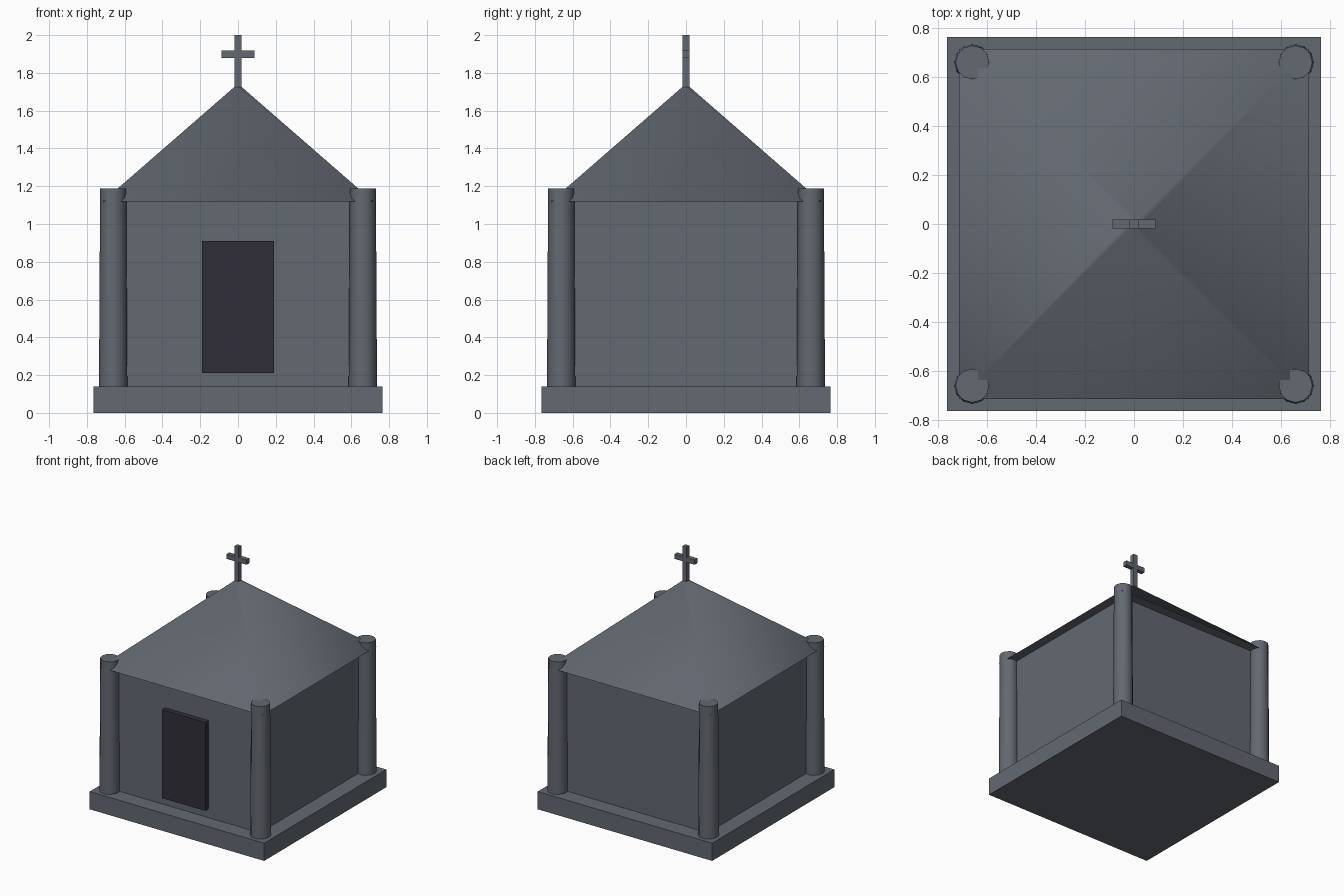
import bpy
import math

if "Cube" in bpy.data.objects:
    bpy.data.objects.remove(bpy.data.objects["Cube"])

# Flat colours
def colour(name, rgb):
    m = bpy.data.materials.new(name)
    m.diffuse_color = (*rgb, 1)
    m.use_nodes = True
    m.node_tree.nodes["Principled BSDF"].inputs["Base Color"].default_value = m.diffuse_color
    return m

stone = colour("grey stone", (0.125, 0.14, 0.165))
dark = colour("dark door", (0.03, 0.028, 0.042))


def box(name, x, y, z0, z1, mat, cy=0):
    """Box with half widths x and y, from z0 to z1."""
    bpy.ops.mesh.primitive_cube_add(size=2, location=(0, cy, (z0 + z1) / 2))
    ob = bpy.context.object
    ob.name = name
    ob.scale = (x, y, (z1 - z0) / 2)
    bpy.ops.object.transform_apply(location=False, rotation=False, scale=True)
    ob.data.materials.append(mat)
    return ob


def taper(name, sides, r0, r1, z0, z1, x=0, y=0, turn=0, angle=60):
    """Smooth-shaded tapered column or roof."""
    bpy.ops.mesh.primitive_cone_add(vertices=sides, radius1=r0, radius2=r1, depth=z1 - z0,
                                    location=(x, y, (z0 + z1) / 2), rotation=(0, 0, turn))
    ob = bpy.context.object
    ob.name = name
    ob.data.materials.append(stone)
    bpy.ops.object.shade_smooth_by_angle(angle=math.radians(angle))
    return ob


# Plinth and hall
box("plinth", 0.765, 0.765, 0, 0.14, stone)
box("walls", 0.638, 0.638, 0.14, 1.125, stone)

# Door slab on the front wall
box("door", 0.19, 0.025, 0.21, 0.91, dark, cy=-0.655)

# Pyramid roof with a tiny flat top
q = math.sqrt(2)
taper("roof", 4, 0.715 * q, 0.014 * q, 1.12, 1.73, turn=math.pi / 4)

# Corner columns
for sx in (-1, 1):
    for sy in (-1, 1):
        taper("corner_column", 12, 0.075, 0.069, 0.14, 1.187, sx * 0.661, sy * 0.661, angle=40)

# Cross on the peak
box("cross_post", 0.018, 0.018, 1.70, 2.0, stone)
box("cross_arm", 0.088, 0.0175, 1.88, 1.918, stone)
